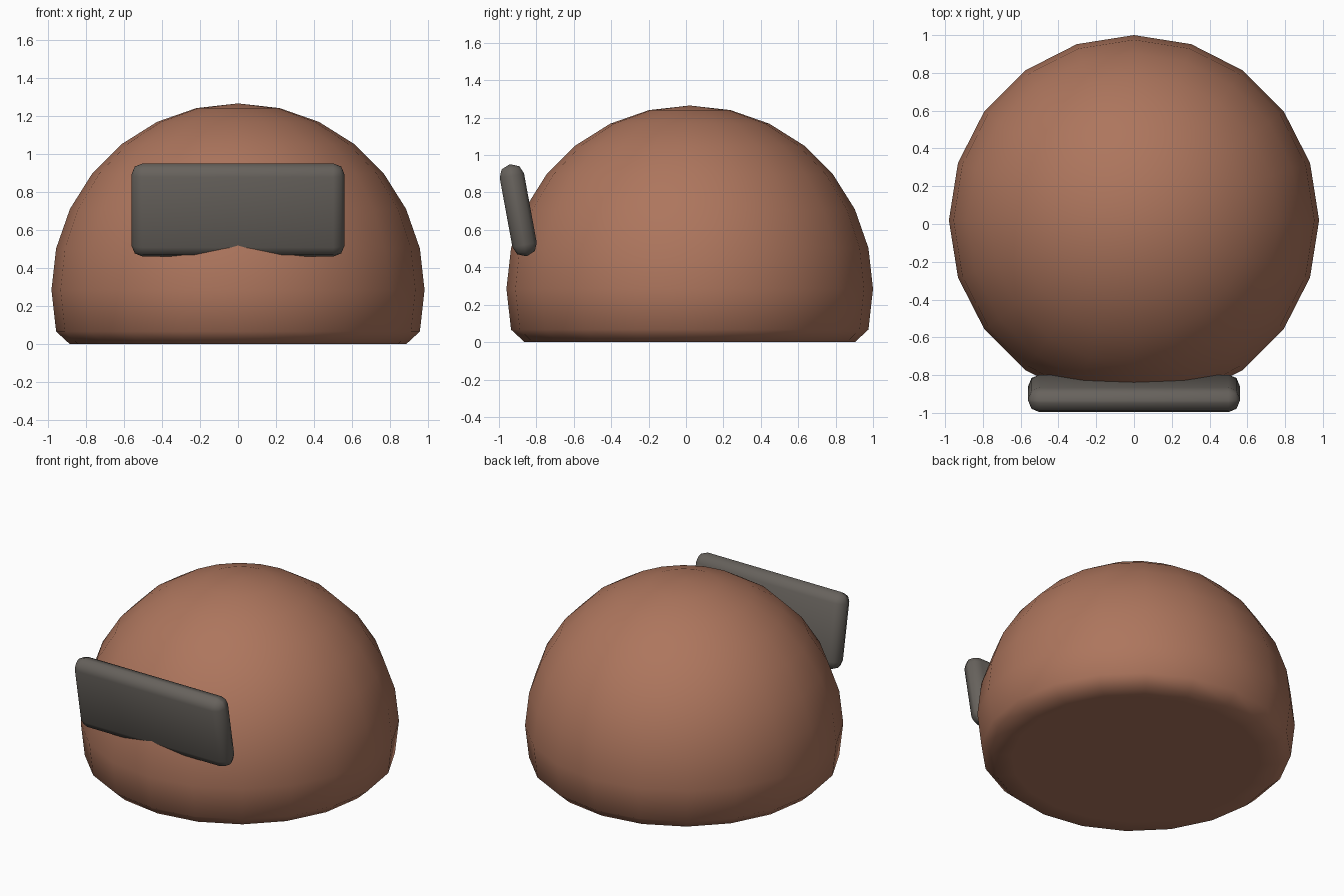
import bpy, bmesh, math
from mathutils import Matrix

if "Cube" in bpy.data.objects:
    bpy.data.objects.remove(bpy.data.objects["Cube"])


def flat_colour(name, rgb):
    m = bpy.data.materials.new(name)
    m.diffuse_color = (*rgb, 1)
    m.use_nodes = True
    m.node_tree.nodes["Principled BSDF"].inputs["Base Color"].default_value = m.diffuse_color
    return m


def finish(bm, name, mat):
    bmesh.ops.recalc_face_normals(bm, faces=bm.faces)
    for f in bm.faces:
        f.smooth = True
    me = bpy.data.meshes.new(name)
    bm.to_mesh(me)
    bm.free()
    me.materials.append(mat)
    ob = bpy.data.objects.new(name, me)
    bpy.context.collection.objects.link(ob)
    return ob


terracotta = flat_colour("terracotta", (0.42, 0.18, 0.11))
dark_grey = flat_colour("dark grey", (0.135, 0.122, 0.108))

# Dome: faceted ball whose lower rings are flattened onto the ground
R, CZ = 0.98, 0.285
bm = bmesh.new()
bmesh.ops.create_uvsphere(bm, u_segments=20, v_segments=14, radius=R,
                          matrix=Matrix.Translation((0, 0.02, CZ)))
for v in bm.verts:
    v.co.z = max(v.co.z, 0)
finish(bm, "dome_body", terracotta)

# Visor: rounded plate leaning forward, partly sunk into the dome
bm = bmesh.new()
bmesh.ops.create_cube(bm, size=1, matrix=Matrix.Diagonal((1.12, 0.132, 0.496, 1)))
bmesh.ops.bevel(bm, geom=bm.edges[:], offset=0.06, segments=2, profile=0.5,
                affect='EDGES', clamp_overlap=True)
visor = finish(bm, "visor_plate", dark_grey)
visor.rotation_euler.x = math.radians(10.4)
visor.location = (0, -0.897, 0.705)
